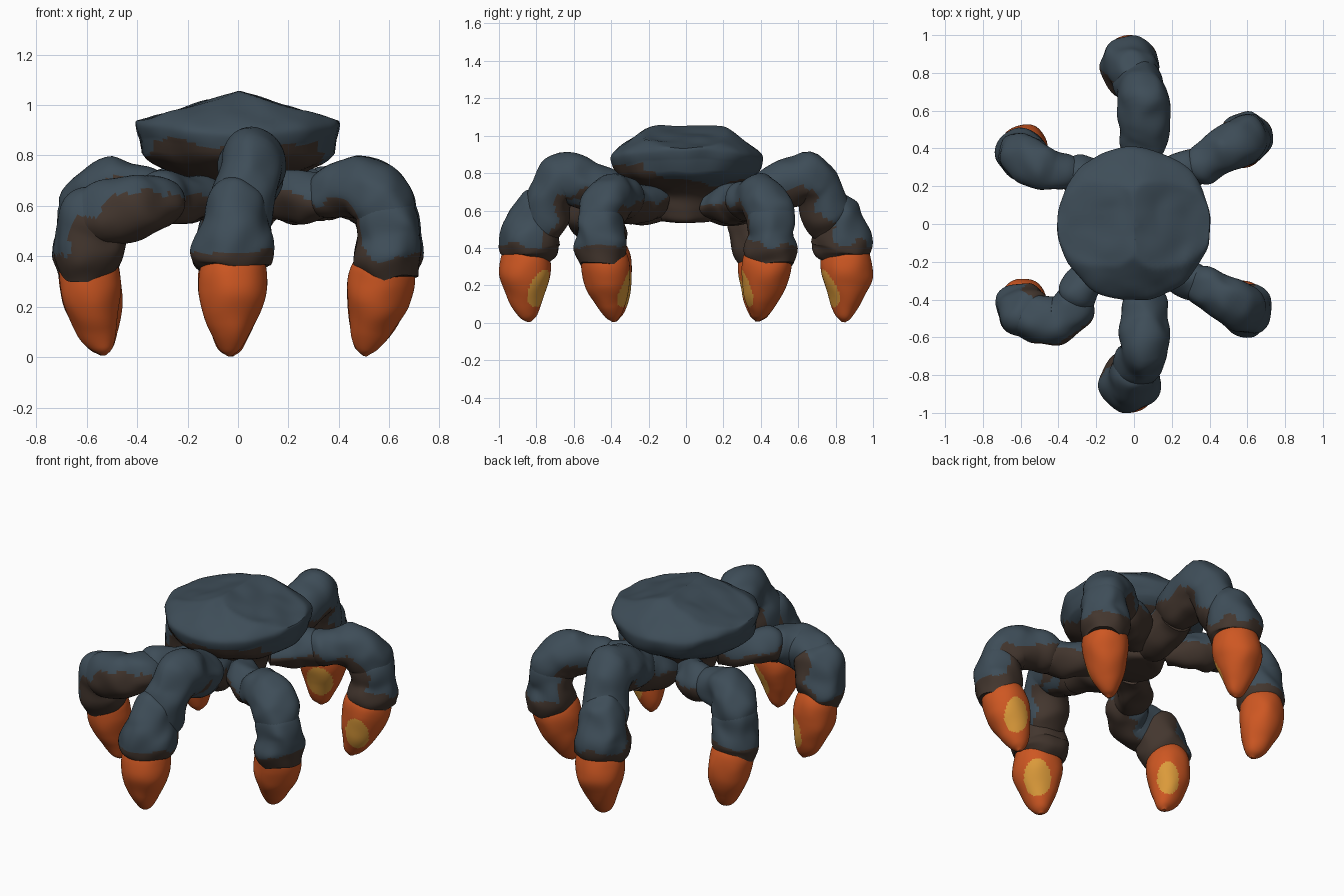
import bpy, bmesh, math
from mathutils import Vector, noise

if "Cube" in bpy.data.objects:
    bpy.data.objects.remove(bpy.data.objects["Cube"])


def material(name, hexa):
    m = bpy.data.materials.new(name)
    c = [int(hexa[i:i + 2], 16) / 255 for i in (0, 2, 4)]
    m.diffuse_color = [((v + .055) / 1.055) ** 2.4 for v in c] + [1]
    m.use_nodes = True
    m.node_tree.nodes["Principled BSDF"].inputs["Base Color"].default_value = m.diffuse_color
    return m


MATS = [material("slate stone", "3E4D58"), material("brown underside", "43362E"),
        material("orange claw", "CE5722"), material("amber pad", "DB9A3A")]


def smooth_path(pts, steps):
    """Catmull-Rom through (x, y, z, radius) points."""
    p = [Vector(q) for q in pts]
    p = [2 * p[0] - p[1]] + p + [2 * p[-1] - p[-2]]
    out = []
    for i in range(1, len(p) - 2):
        a, b, c, d = p[i - 1:i + 3]
        for k in range(steps):
            t = k / steps
            out.append(.5 * (2 * b + (c - a) * t + (2 * a - 5 * b + 4 * c - d) * t * t
                             + (3 * b - a - 3 * c + d) * t ** 3))
    return out + [p[-2]]


def build(name, rings, paint, rough):
    """Skin rings of points, roughen them, colour faces by a rule."""
    bm = bmesh.new()
    loops = [[bm.verts.new(v + rough * noise.noise_vector(v * 8)) for v in r] for r in rings]
    n = len(loops[0])
    for a, b in zip(loops, loops[1:]):
        for i in range(n):
            bm.faces.new((a[i], a[(i + 1) % n], b[(i + 1) % n], b[i]))
    bm.faces.new(loops[0])
    bm.faces.new(loops[-1])
    bmesh.ops.recalc_face_normals(bm, faces=bm.faces)
    for f in bm.faces:
        f.material_index = paint(f.calc_center_median(), f.normal)
    me = bpy.data.meshes.new(name)
    bm.to_mesh(me)
    bm.free()
    for m in MATS:
        me.materials.append(m)
    ob = bpy.data.objects.new(name, me)
    bpy.context.collection.objects.link(ob)
    bpy.context.view_layer.objects.active = ob
    ob.select_set(True)
    bpy.ops.object.shade_smooth_by_angle(angle=math.radians(35))
    ob.select_set(False)


def tube(name, pts, paint, sides=40, steps=8, rough=.022):
    path = smooth_path(pts, steps)
    run = Vector((pts[-1][0] + pts[0][0], pts[-1][1] + pts[0][1], 0)).normalized()
    rings = []
    for i, q in enumerate(path):
        t = (path[min(i + 1, len(path) - 1)] - path[max(i - 1, 0)]).xyz.normalized()
        s = Vector((-run.y, run.x, 0))
        s = (s - t * s.dot(t)).normalized()
        u = t.cross(s)
        r = max(q.w, .006)
        rings.append([q.xyz + r * (math.cos(a) * s + math.sin(a) * u)
                      for a in (math.tau * k / sides for k in range(sides))])
    build(name, rings, paint, rough)


def leg(name, hip, thigh, shin, claw, pad, pad_width, flip=1, under=None, hem=.42):
    hip, thigh, shin, claw = [[(x, y * flip, z, r) for x, y, z, r in part]
                              for part in (hip, thigh, shin, claw)]
    foot = (Vector(claw[2][:3]) + Vector(claw[3][:3])) / 2
    inward = Vector((-foot.x, -foot.y, 0)).normalized()
    pad = Vector((*pad, 0)).normalized()
    side = Vector((-pad.y, pad.x, 0))
    low = Vector(under).normalized() if under else (inward * .7 + Vector((0, 0, -1))).normalized()

    def skin(c, n):
        return int(n.dot(low) > .33 + .25 * noise.noise(c * 7))

    def shin_skin(c, n):
        brown = c.z < hem + .06 * noise.noise(c * 9) or n.dot(inward) > .35
        return int(brown or (under is not None and n.dot(low) > .4))

    def claw_skin(c, n):
        e = ((c - foot).dot(side) / pad_width) ** 2 + ((c.z - .185) / .1) ** 2
        return 3 if e < 1 and n.dot(pad) > .1 else 2

    tube(name + "_hip", hip, lambda c, n: int(n.z < .15 + .3 * noise.noise(c * 7)))
    tube(name + "_thigh", thigh, skin)
    tube(name + "_shin", shin, shin_skin)
    tube(name + "_claw", claw, claw_skin, 64, 12, .009)


# Body: domed shell with a ridge along y, tapering to a small belly
PROFILE = [(.06, .54), (.14, .545), (.17, .6), (.195, .68), (.27, .73), (.365, .785),
           (.405, .86), (.39, .91), (.3, .98), (.2, 1.045), (.1, 1.055), (.01, 1.06)]
rings = []
for q in smooth_path([(r, 0, z, 0) for r, z in PROFILE], 6):
    ring = []
    for k in range(72):
        a = math.tau * k / 72
        x, y = q.x * math.cos(a), q.x * math.sin(a)
        z = q.z + (.045 * math.cos(a) ** 2 * min(1, q.x / .4) if q.z > .82 else 0)
        ring.append(Vector((x, y, min(z, 1.055 - .3 * abs(x)))))
    rings.append(ring)
build("body", rings,
      lambda c, n: int(c.z < max(.74, .775 - .2 * c.y) + .05 * noise.noise(c * 6)), .012)

# Front and back legs
for name, flip, pad in (("front_leg", 1, (.7, .75)), ("back_leg", -1, (.4, -.9))):
    leg(name,
        [(0, -.1, .62, .08), (.02, -.24, .63, .11), (.05, -.42, .68, .11)],
        [(.05, -.33, .67, .07), (.05, -.41, .70, .12), (.055, -.53, .735, .13),
         (.055, -.645, .77, .135), (.04, -.71, .70, .125), (.01, -.75, .58, .125), (0, -.78, .48, .1)],
        [(0, -.765, .70, .05), (-.005, -.785, .64, .105), (-.015, -.82, .53, .135),
         (-.02, -.835, .43, .162), (-.025, -.83, .375, .15), (-.025, -.83, .335, .11)],
        [(-.02, -.85, .43, .10), (-.02, -.855, .35, .132), (-.025, -.86, .25, .135),
         (-.03, -.855, .14, .098), (-.03, -.845, .04, .05), (-.03, -.84, .005, .01)],
        pad, .075, flip)

# Right legs
for name, flip, pad in (("front_right_leg", 1, (.4, .9)), ("back_right_leg", -1, (.4, -.9))):
    leg(name,
        [(.12, -.14, .63, .08), (.24, -.26, .64, .105), (.33, -.31, .64, .10), (.37, -.33, .64, .07)],
        [(.29, -.29, .64, .07), (.34, -.31, .65, .105), (.42, -.355, .665, .112),
         (.51, -.405, .66, .128), (.575, -.445, .60, .128), (.60, -.46, .5, .11)],
        [(.575, -.44, .63, .06), (.59, -.45, .58, .12), (.595, -.455, .48, .13),
         (.60, -.455, .39, .138), (.61, -.46, .31, .105)],
        [(.59, -.45, .41, .10), (.575, -.435, .33, .128), (.555, -.42, .23, .125),
         (.525, -.40, .12, .088), (.505, -.385, .04, .048), (.50, -.38, .005, .01)],
        pad, .068, flip)

# Front left leg, bent forward
leg("front_left_leg",
    [(-.1, -.14, .63, .08), (-.22, -.27, .63, .10), (-.30, -.38, .63, .10), (-.33, -.43, .63, .08)],
    [(-.27, -.37, .63, .06), (-.32, -.44, .62, .11), (-.40, -.51, .60, .125),
     (-.49, -.51, .58, .13), (-.57, -.48, .53, .12), (-.60, -.46, .45, .10)],
    [(-.52, -.49, .64, .06), (-.55, -.48, .59, .125), (-.58, -.46, .50, .138),
     (-.60, -.45, .41, .135), (-.61, -.43, .32, .10)],
    [(-.60, -.43, .41, .10), (-.59, -.41, .33, .12), (-.58, -.40, .23, .115),
     (-.56, -.385, .12, .084), (-.54, -.38, .04, .046), (-.535, -.375, .005, .01)],
    (.6, .8), .06, under=(.3, -.6, -.75))

# Back left leg
leg("back_left_leg",
    [(-.12, .14, .63, .08), (-.24, .25, .64, .105), (-.33, .27, .64, .10), (-.37, .28, .64, .07)],
    [(-.31, .27, .64, .07), (-.36, .275, .65, .10), (-.43, .29, .665, .11),
     (-.51, .315, .665, .125), (-.58, .35, .60, .13), (-.60, .37, .5, .11)],
    [(-.58, .35, .63, .06), (-.595, .355, .58, .12), (-.60, .365, .48, .13),
     (-.60, .37, .39, .134), (-.61, .385, .31, .10)],
    [(-.60, .38, .41, .10), (-.59, .395, .33, .122), (-.575, .405, .23, .12),
     (-.555, .395, .12, .088), (-.54, .385, .04, .048), (-.535, .38, .005, .01)],
    (-.25, -.95), .06)
